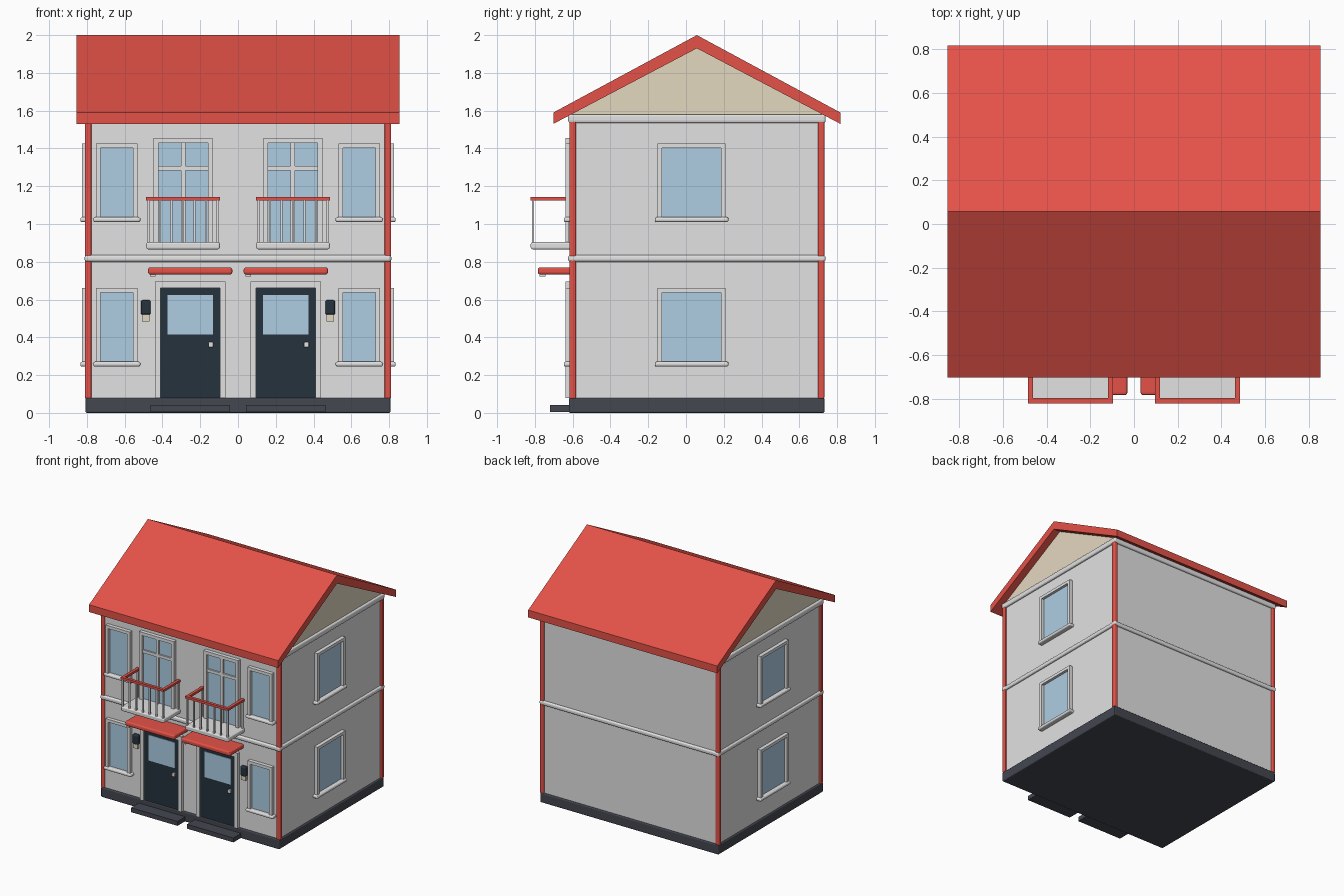
import bpy, bmesh

cube = bpy.data.objects.get("Cube")
if cube:
    bpy.data.objects.remove(cube, do_unlink=True)


def material(name, rgb):
    # 8-bit display colour converted to linear
    lin = [((c / 255 + 0.055) / 1.055) ** 2.4 for c in rgb] + [1]
    m = bpy.data.materials.new(name)
    m.use_nodes = True
    m.diffuse_color = lin
    m.node_tree.nodes["Principled BSDF"].inputs["Base Color"].default_value = lin
    return m


RED = material("roof red", (228, 82, 72))
WALL = material("wall pale grey", (226, 226, 226))
GLASS = material("glass blue", (174, 206, 228))
BEIGE = material("gable beige", (228, 216, 192))
DARK = material("door navy", (38, 50, 61))
STONE = material("foundation slate", (67, 71, 80))

# Wall planes
WX, WF, WB = 0.795, -0.607, 0.722
MID = (WF + WB) / 2


def finish(name, bm, mat, bevel=0):
    bmesh.ops.recalc_face_normals(bm, faces=bm.faces)
    me = bpy.data.meshes.new(name)
    bm.to_mesh(me)
    bm.free()
    me.materials.append(mat)
    ob = bpy.data.objects.new(name, me)
    bpy.context.collection.objects.link(ob)
    if bevel:
        mod = ob.modifiers.new("Rounded edges", 'BEVEL')
        mod.width = bevel
        mod.segments = 3
    return ob


def box(name, a, b, mat, bevel=0):
    bm = bmesh.new()
    bmesh.ops.create_cube(bm, size=1)
    for v in bm.verts:
        v.co = [(p + q) / 2 + c * abs(q - p) for p, q, c in zip(a, b, v.co)]
    return finish(name, bm, mat, bevel)


def prism(name, profile, half, mat):
    # Extrude a (y, z) profile across x
    bm = bmesh.new()
    face = bm.faces.new([bm.verts.new((-half, y, z)) for y, z in profile])
    ext = bmesh.ops.extrude_face_region(bm, geom=[face])["geom"]
    bmesh.ops.translate(bm, vec=(2 * half, 0, 0),
                        verts=[v for v in ext if isinstance(v, bmesh.types.BMVert)])
    return finish(name, bm, mat)


def front(u, d, z):
    return (u, WF - d, z)


def side(s):
    return lambda u, d, z: (s * (WX + d), u, z)


def panel(name, at, u0, u1, z0, z1, depth, mat, bevel=0):
    # Box sitting on a wall, standing out by depth
    return box(name, at(u0, -0.01, z0), at(u1, depth, z1), mat, bevel)


def frame(name, at, u0, u1, z0, z1, t, depth):
    panel(name + "_jamb_a", at, u0, u0 + t, z0, z1, depth, WALL)
    panel(name + "_jamb_b", at, u1 - t, u1, z0, z1, depth, WALL)
    panel(name + "_head", at, u0 + t, u1 - t, z1 - t, z1, depth, WALL)


def window(name, at, u, width, z):
    h = width / 2
    frame(name, at, u - h, u + h, z, z + 0.405, 0.024, 0.03)
    panel(name + "_glass", at, u - h + 0.024, u + h - 0.024, z, z + 0.381, 0.008, GLASS)
    panel(name + "_sill", at, u - h - 0.015, u + h + 0.015, z - 0.012, z + 0.014,
          0.04, WALL, 0.01)


# Body, foundation, bands
box("walls", (-WX, WF, 0.06), (WX, WB, 1.57), WALL)
box("foundation", (-0.807, -0.62, 0), (0.807, 0.733, 0.08), STONE, 0.008)
for name, z0, z1 in (("floor_band", 0.8, 0.835), ("eave_band", 1.535, 1.58)):
    box(name, (-0.812, -0.624, z0), (0.812, 0.739, z1), WALL, 0.012)

# Corner posts
for sx in (-1, 1):
    for label, y in (("front", -0.6), ("back", 0.715)):
        box(label + "_corner_post", (sx * 0.793 - 0.017, y - 0.017, 0.075),
            (sx * 0.793 + 0.017, y + 0.017, 1.55), RED, 0.007)

# Gable and roof
prism("gable", [(WF, 1.56), (WB, 1.56), (WB, 1.585), (MID, 1.935), (WF, 1.585)], WX, BEIGE)
prism("roof", [(MID - 0.76, 1.59), (MID, 2), (MID + 0.76, 1.59), (MID + 0.76, 1.53),
               (MID, 1.93), (MID - 0.76, 1.53)], 0.855, RED)

# Windows on the front and both sides
for z in (0.257, 1.022):
    for s in (-1, 1):
        window("front_window", front, s * 0.642, 0.22, z)
        window("side_window", side(s), 0.03, 0.36, z)

for s in (-1, 1):
    # Entrance door
    c = s * 0.253
    frame("door_frame", front, c - 0.187, c + 0.187, 0.08, 0.695, 0.03, 0.03)
    panel("door", front, c - 0.158, c + 0.158, 0.08, 0.66, 0.012, DARK)
    panel("door_frame_lining", front, c - 0.158, c + 0.158, 0.66, 0.67, 0.03, WALL)
    panel("door_glass", front, c - 0.12, c + 0.12, 0.415, 0.625, 0.016, GLASS)
    panel("door_handle", front, c + 0.097, c + 0.122, 0.347, 0.376, 0.03, WALL, 0.005)

    # Step and canopy
    box("door_step", (c - 0.21, -0.72, 0.006), (c + 0.21, -0.6, 0.042), STONE)
    box("canopy", (c - 0.223, -0.784, 0.733), (c + 0.223, -0.6, 0.77), RED, 0.012)
    box("canopy_lamp", (c - 0.212, -0.775, 0.722), (c - 0.185, -0.745, 0.74), WALL)

    # Wall lantern
    x = s * 0.488
    panel("lantern", front, x - 0.026, x + 0.026, 0.52, 0.597, 0.03, DARK, 0.01)
    panel("lantern_bulb", front, x - 0.019, x + 0.019, 0.485, 0.522, 0.022, BEIGE)

    # Balcony door with glazing bars
    b = s * 0.291
    frame("balcony_door_frame", front, b - 0.157, b + 0.157, 0.87, 1.455, 0.026, 0.03)
    panel("balcony_door_glass", front, b - 0.131, b + 0.131, 0.88, 1.429, 0.008, GLASS)
    panel("balcony_door_mullion", front, b - 0.012, b + 0.012, 0.88, 1.429, 0.022, WALL)
    panel("balcony_door_transom", front, b - 0.131, b + 0.131, 1.284, 1.308, 0.022, WALL)

    # Balcony deck, balusters and handrail
    box("balcony_deck", (b - 0.195, -0.822, 0.866), (b + 0.195, -0.6, 0.904), WALL, 0.01)
    for i in range(7):
        x = b - 0.183 + i * 0.061
        box("baluster", (x - 0.006, -0.816, 0.9), (x + 0.006, -0.804, 1.126), WALL)
    box("front_handrail", (b - 0.195, -0.822, 1.124), (b + 0.195, -0.798, 1.142), RED)
    for e in (-1, 1):
        x = b + e * 0.183
        box("wall_baluster", (x - 0.006, -0.624, 0.9), (x + 0.006, -0.612, 1.126), WALL)
        box("side_handrail", (x - 0.012, -0.8, 1.124), (x + 0.012, -0.6, 1.142), RED)
